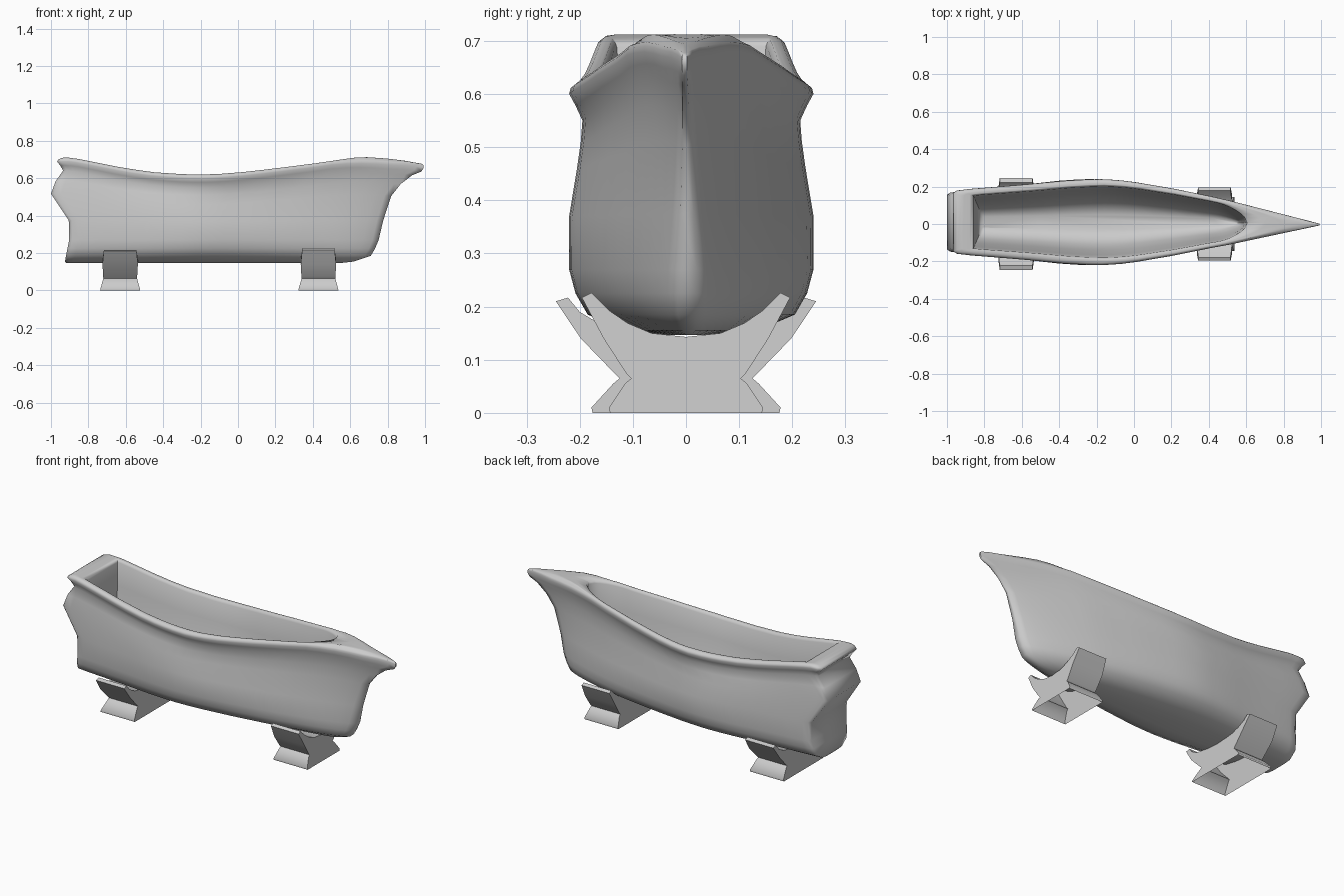
import bpy, bmesh, math

if "Cube" in bpy.data.objects:
    bpy.data.objects.remove(bpy.data.objects["Cube"])


def lerp_table(t, table):
    """Piecewise linear lookup."""
    for (a, va), (b, vb) in zip(table, table[1:]):
        if t <= b:
            return va + (vb - va) * max(0, (t - a) / (b - a))
    return table[-1][1]


def finish(bm, name, angle):
    bmesh.ops.recalc_face_normals(bm, faces=bm.faces)
    mesh = bpy.data.meshes.new(name)
    bm.to_mesh(mesh)
    bm.free()
    ob = bpy.data.objects.new(name, mesh)
    bpy.context.collection.objects.link(ob)
    bpy.ops.object.select_all(action='DESELECT')
    ob.select_set(True)
    bpy.context.view_layer.objects.active = ob
    bpy.ops.object.shade_smooth_by_angle(angle=math.radians(angle))
    return ob


# Plan outline (half width by length fraction) and rim sheer (rise by x)
PLAN = [(0, .68), (.01, .735), (.05, .775), (.19, .87), (.3, .96), (.36, .99), (.4, 1), (.45, .98),
        (.5, .925), (.6, .78), (.75, .52), (.87, .28), (1, .02)]
SHEER = [(-.97, .088), (-.92, .092), (-.85, .083), (-.6, .033), (-.45, .012), (-.3, .002), (-.2, 0),
         (-.1, .003), (.05, .015), (.2, .033), (.4, .058), (.55, .08), (.62, .09), (.69, .093),
         (.8, .085), (.9, .073), (.99, .056)]
EDGE_DROP = [(.5, 0), (.65, .012), (.8, .013), (.95, 0)]   # bow edge sits below the deck
SHIFT = [(.4, .01), (1, -.003)]                            # slight sideways offset
U = [0, .01, .03, .05, .1, .15, .2, .25, .3, .33, .36, .4, .43, .46, .5, .55, .6, .65, .7, .75,
     .79, .83, .87, .91, .95, .98, 1]

# Outer skin levels: z, sheer share, back x, front x, half width, bow bluntness
OUTER = [(.147, 0, -.92, .55, .06, .6), (.155, 0, -.925, .62, .125, .6), (.185, 0, -.92, .71, .195, .6),
         (.225, 0, -.912, .733, .218, .62), (.27, 0, -.903, .752, .23, .65), (.37, .05, -.905, .776, .23, .75),
         (.46, .65, -1, .82, .215, .85), (.51, .85, -.975, .87, .208, .9), (.55, 1, -.935, .93, .205, .95),
         (.578, 1, -.95, .98, .218, 1), (.6, 1, -.967, .993, .23, 1), (.611, 1, -.962, .992, .227, 1),
         (.618, 1, -.945, .988, .218, 1), (.62, 1, -.92, .98, .21, 1)]
# Inner wall levels: z, sheer share, length scale, width scale
INNER = [(.619, 1, 1, 1), (.605, 1, .992, .96), (.5, .75, .985, .89), (.35, .3, .975, .76),
         (.25, 0, .96, .6), (.2, 0, .945, .4), (.185, 0, .93, .2)]
INNER_X = [(-.92, -.865), (-.7, -.7), (.4, .4), (.98, .61)]

bm = bmesh.new()
rings = []


def add_ring(points):
    """Mirror one side (back to bow tip) into a full ring."""
    side = points + [(x, -y, z) for x, y, z in reversed(points)]
    rings.append([bm.verts.new((x, y + lerp_table(x, SHIFT), z)) for x, y, z in side])


# Tub body: outer skin up to the rim
for z, s, back, front, w, p in OUTER:
    rim = []
    for u in U:
        x = back + u * (front - back)
        f = lerp_table(u, PLAN)
        rim.append((x, w * (f ** p if u > .4 else f),
                    z + s * (lerp_table(x, SHEER) - lerp_table(x, EDGE_DROP))))
    add_ring(rim)

# Rim deck and inner wall
for k, (z, s, lx, ly) in enumerate(INNER):
    pts = []
    for u in U:
        x = lerp_table(-.92 + u * 1.9, INNER_X)
        y = .21 * lerp_table((x + .92) / 1.9, PLAN) - .012
        y *= math.sqrt(max(0, 1 - max(0, (x - .45) / .16) ** 2))
        zz = z + s * lerp_table(x, SHEER)
        pts.append((-.12 + (x + .12) * lx, max(y, .0005) * ly, zz))
    if k == 0:                       # crowned bow deck between rim and opening
        for t in (.25, .5, .75):
            deck = []
            for a, b in zip(rim, pts):
                x, y = a[0] + t * (b[0] - a[0]), a[1] + t * (b[1] - a[1])
                deck.append((x, y, .62 + lerp_table(x, SHEER)))
            add_ring(deck)
    add_ring(pts)
n = len(rings[0])
for a, b in zip(rings, rings[1:]):
    for i in range(n):
        j = (i + 1) % n
        bm.faces.new((a[i], a[j], b[j], b[i]))
bm.faces.new(rings[0])
bm.faces.new(rings[-1])
finish(bm, "tub_body", 70)


# Cradle feet: symmetrical profile, depth varying with height, open underneath
DEPTH = [(0, .107), (.012, .105), (.065, .09), (.12, .095), (.17, .094), (.23, .085)]


def cradle_foot(name, cx, base, waist, elbow, tip, inner):
    half = [(base - .002, 0), (base, .01), (waist + .012, .055), (waist, .065), (waist + .01, .075),
            elbow, tip] + inner
    outline = half + [(0, .143)] + [(-y, z) for y, z in reversed(half)]
    fm = bmesh.new()
    front, back = [[fm.verts.new((cx + sgn * lerp_table(z, DEPTH), y, z)) for y, z in outline]
                   for sgn in (1, -1)]
    fm.faces.new(front)
    fm.faces.new(back[::-1])
    for i in range(len(outline) - 1):
        fm.faces.new((front[i], front[i + 1], back[i + 1], back[i]))
    finish(fm, name, 60)


cradle_foot("rear_foot", -.63, .178, .125, (.198, .14), (.245, .21),
            [(.222, .217), (.2, .19), (.16, .166), (.08, .15)])
cradle_foot("front_foot", .43, .145, .103, (.155, .14), (.196, .217),
            [(.178, .226), (.145, .193), (.11, .169), (.065, .15)])
